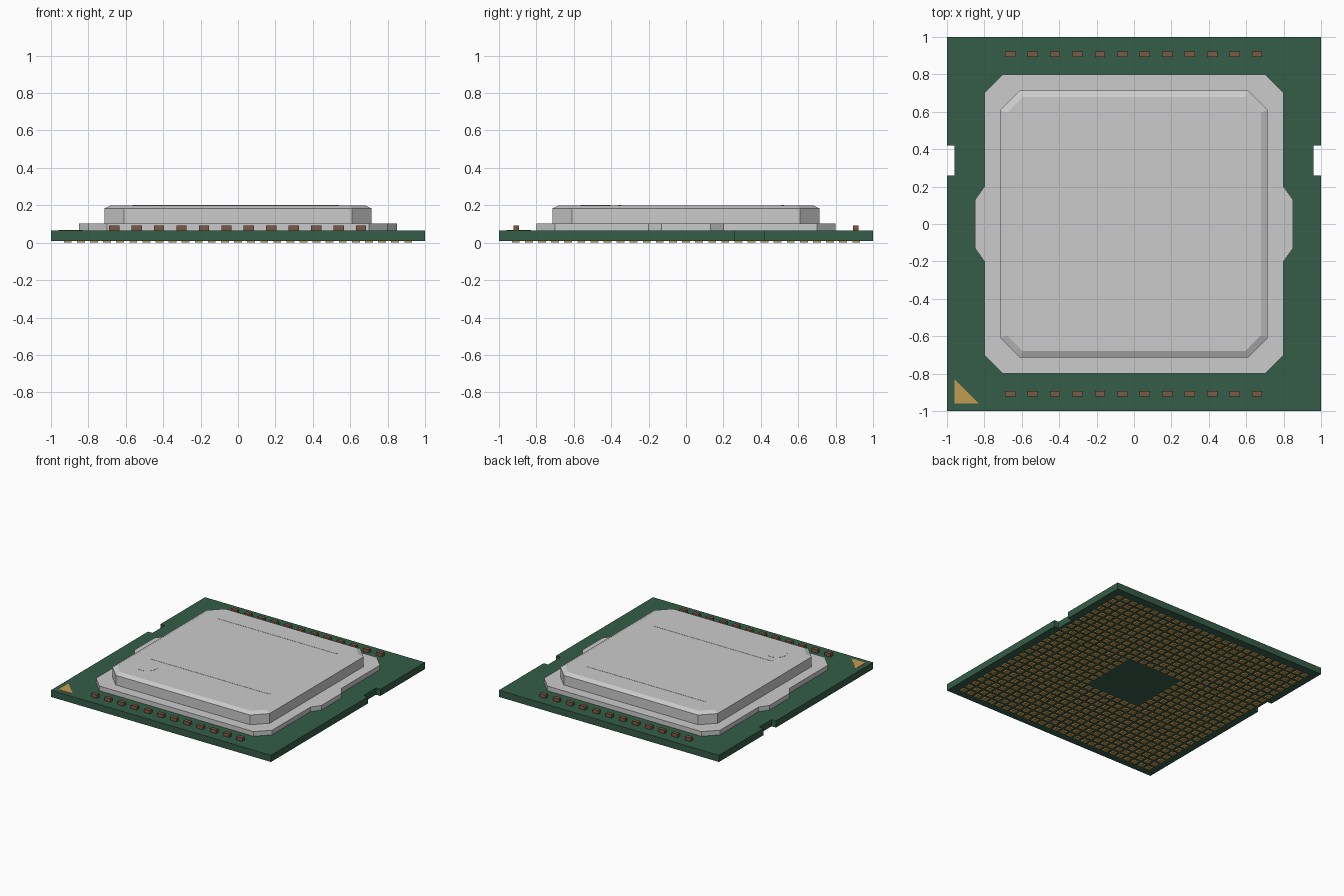
import bpy, bmesh, math
from mathutils import Matrix

if "Cube" in bpy.data.objects:
    bpy.data.objects.remove(bpy.data.objects["Cube"])


def material(name, rgb):
    m = bpy.data.materials.new(name)
    m.diffuse_color = (*rgb, 1)
    m.use_nodes = True
    m.node_tree.nodes["Principled BSDF"].inputs["Base Color"].default_value = m.diffuse_color
    return m


GREEN = material("board_green", (0.035, 0.11, 0.065))
GOLD = material("contact_gold", (0.55, 0.33, 0.08))
BROWN = material("capacitor_brown", (0.2, 0.1, 0.06))


def finish(name, bm, mat=None):
    bmesh.ops.recalc_face_normals(bm, faces=bm.faces)
    mesh = bpy.data.meshes.new(name)
    bm.to_mesh(mesh)
    bm.free()
    ob = bpy.data.objects.new(name, mesh)
    bpy.context.collection.objects.link(ob)
    if mat:
        mesh.materials.append(mat)
    return ob


def loft(name, layers, mat=None):
    """Solid through a stack of (outline, z) layers with equal point counts."""
    bm = bmesh.new()
    rings = [[bm.verts.new((x, y, z)) for x, y in pts] for pts, z in layers]
    for a, b in zip(rings, rings[1:]):
        for i in range(len(a)):
            j = (i + 1) % len(a)
            bm.faces.new((a[i], a[j], b[j], b[i]))
    bm.faces.new(rings[0][::-1])
    bm.faces.new(rings[-1])
    return finish(name, bm, mat)


def prism(name, pts, z0, z1, mat=None):
    return loft(name, [(pts, z0), (pts, z1)], mat)


def boxes(name, centres, size, mat=None):
    bm = bmesh.new()
    for c in centres:
        bmesh.ops.create_cube(bm, size=1, matrix=Matrix.Translation(c) @ Matrix.Diagonal((*size, 1)))
    return finish(name, bm, mat)


def mirrored(right_side):
    """Close an outline given bottom-to-top on the +x side."""
    return right_side + [(-x, y) for x, y in reversed(right_side)]


def octagon(h, c):
    return mirrored([(h - c, -h), (h, c - h), (h, h - c), (h - c, h)])


# Circuit board with a key notch on each side
prism("circuit_board", mirrored([(1, -1), (1, 0.26), (0.96, 0.26), (0.96, 0.42),
                                 (1, 0.42), (1, 1)]), 0.01, 0.065, GREEN)

# Lid flange with clipped corners and side ears
prism("lid_flange", mirrored([(0.7, -0.8), (0.8, -0.7), (0.8, -0.2), (0.85, -0.13),
                              (0.85, 0.13), (0.8, 0.2), (0.8, 0.7), (0.7, 0.8)]), 0.065, 0.103)

# Raised lid with bevelled top edge
loft("heat_spreader_lid", [(octagon(0.715, 0.105), 0.103), (octagon(0.715, 0.105), 0.183),
                           (octagon(0.68, 0.085), 0.2)])

# Thin rules and round marker on the lid
boxes("lid_rules", [(0, 0.515, 0.2), (0, -0.355, 0.2)], (1.08, 0.016, 0.003))
prism("lid_round_marker", [(0.08 * math.cos(t * math.tau / 48) - 0.485,
                            0.08 * math.sin(t * math.tau / 48) - 0.485) for t in range(48)],
      0.199, 0.2015)

# Corner orientation triangle
prism("corner_triangle", [(-0.96, -0.96), (-0.83, -0.96), (-0.96, -0.83)], 0.064, 0.067, GOLD)

# Rows of capacitors along the front and back edges
for name, y in (("front_capacitors", -0.907), ("back_capacitors", 0.907)):
    boxes(name, [(-0.662 + 0.12 * i, y, 0.078) for i in range(12)], (0.055, 0.03, 0.03), BROWN)

# Underside contact pads around an empty centre
PITCH, N = 0.07, 13
boxes("contact_pads", [(PITCH * i, PITCH * j, 0.0055)
                       for i in range(-N, N + 1) for j in range(-N, N + 1)
                       if max(abs(i), abs(j)) > 3], (0.042, 0.042, 0.011), GOLD)
